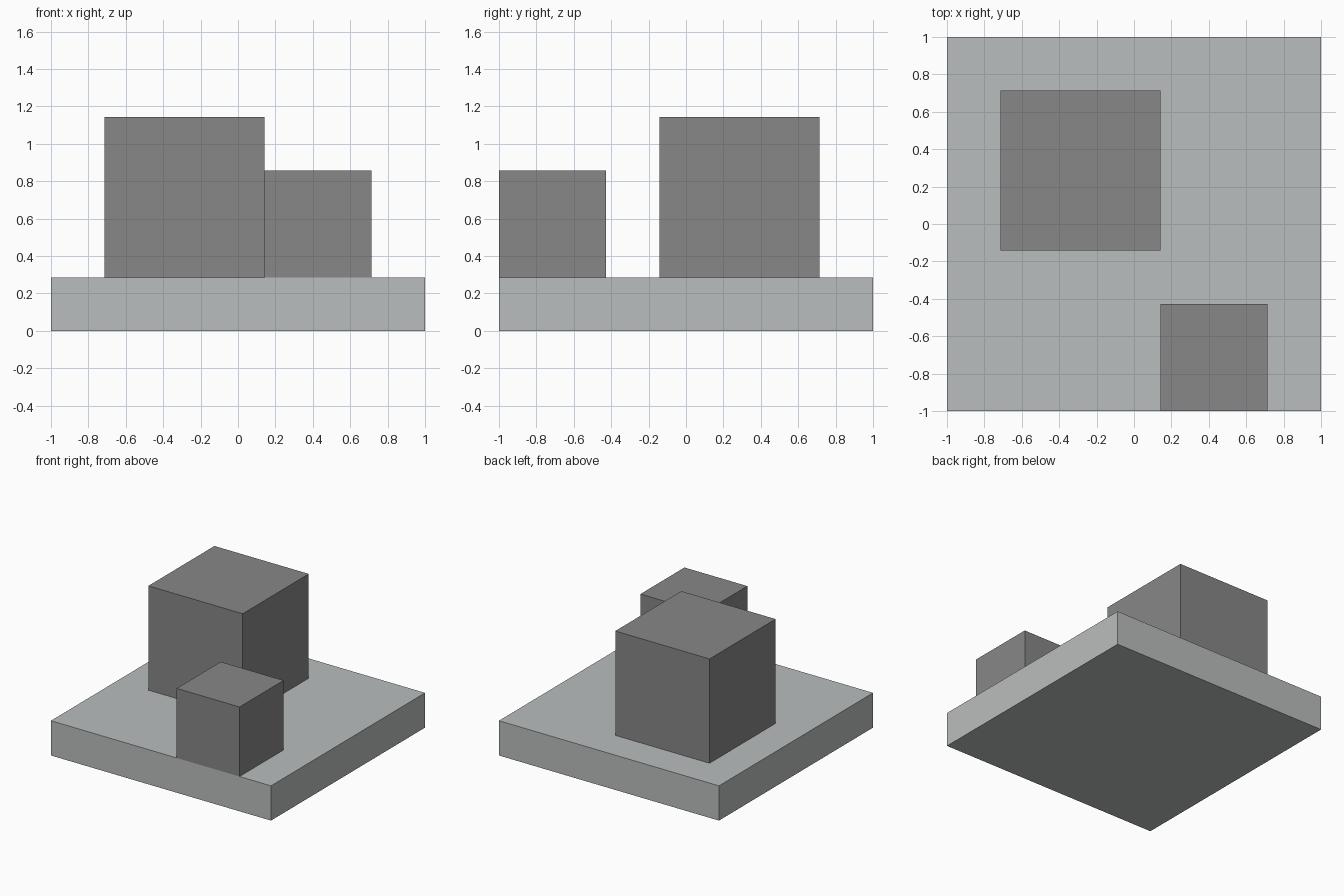
import bpy

default = bpy.data.objects.get("Cube")
if default:
    bpy.data.objects.remove(default, do_unlink=True)

U = 2 / 14  # layout module: the slab is 14 modules wide


def make_material(name, rgb):
    mat = bpy.data.materials.new(name)
    mat.use_nodes = True
    color = (*rgb, 1)
    mat.diffuse_color = color
    for node in mat.node_tree.nodes:
        if node.type == "BSDF_PRINCIPLED":
            node.inputs["Base Color"].default_value = color
    return mat


def make_box(name, low, size, mat):
    """Box from its lowest corner and size, both in modules."""
    center = [(a + s / 2) * U for a, s in zip(low, size)]
    bpy.ops.mesh.primitive_cube_add(size=1, location=center)
    box = bpy.context.object
    box.name = name
    box.scale = [s * U for s in size]
    bpy.ops.object.transform_apply(location=False, rotation=False, scale=True)
    box.data.materials.append(mat)
    return box


light_grey = make_material("light_grey", (0.49, 0.515, 0.508))
dark_grey = make_material("dark_grey", (0.242, 0.242, 0.242))

# Ground slab
make_box("base_slab", (-7, -7, 0), (14, 14, 2), light_grey)

# Two cubes standing on the slab
make_box("large_block", (-5, -1, 2), (6, 6, 6), dark_grey)
make_box("small_block", (1, -7, 2), (4, 4, 4), dark_grey)
